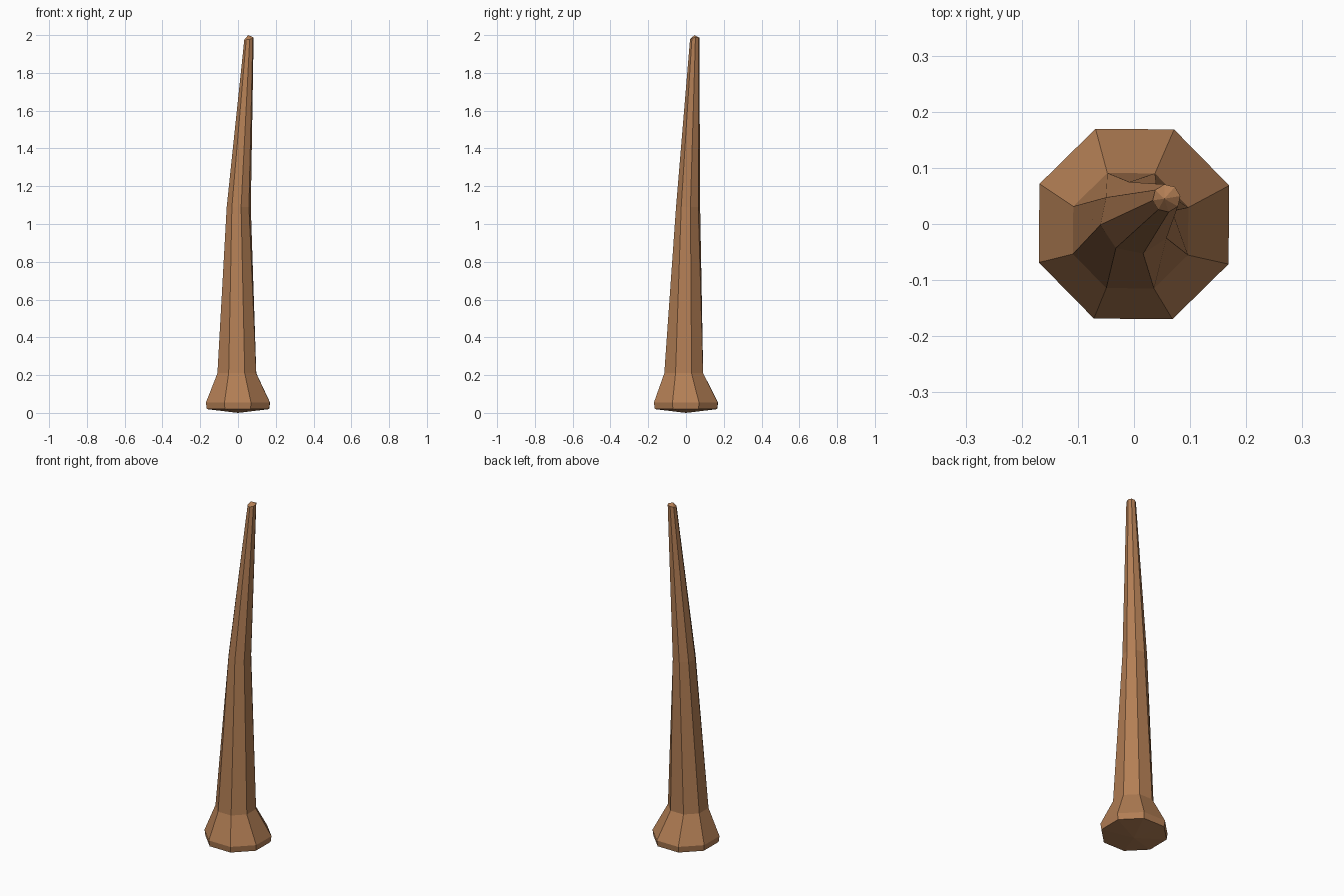
import bpy, bmesh
from math import cos, sin, radians

if "Cube" in bpy.data.objects:
    bpy.data.objects.remove(bpy.data.objects["Cube"])

SIDES = 8
# trunk cross-sections: centre x, y, z, radius, twist in degrees, tilt towards +x +y
SECTIONS = [
    (0.0, 0.0, 0.02, 0.178, 22, 0.0),
    (0.0, 0.0, 0.055, 0.183, 22, 0.0),
    (-0.006, -0.012, 0.21, 0.111, 22, 0.0),
    (0.004, 0.011, 1.09, 0.065, 11, 0.0),
    (0.058, 0.046, 1.982, 0.025, 9, 0.2),
]


def ring(bm, x, y, z, r, twist, tilt):
    verts = []
    for i in range(SIDES):
        a = radians(twist + i * 360 / SIDES)
        dx, dy = r * cos(a), r * sin(a)
        verts.append(bm.verts.new((x + dx, y + dy, z + tilt * (dx + dy))))
    return verts


def fan(bm, loop, tip):
    v = bm.verts.new(tip)
    for i in range(SIDES):
        bm.faces.new((loop[i], loop[(i + 1) % SIDES], v))


bm = bmesh.new()
rings = [ring(bm, *s) for s in SECTIONS]

# trunk sides
for lo, hi in zip(rings, rings[1:]):
    for i in range(SIDES):
        j = (i + 1) % SIDES
        bm.faces.new((lo[i], lo[j], hi[j], hi[i]))

# shallow pointed ends
fan(bm, rings[0], (0, 0, 0))
fan(bm, rings[-1], (0.054, 0.045, 2.0))
bmesh.ops.recalc_face_normals(bm, faces=bm.faces)

mesh = bpy.data.meshes.new("trunk")
bm.to_mesh(mesh)
bm.free()
trunk = bpy.data.objects.new("trunk", mesh)
bpy.context.collection.objects.link(trunk)

bark = bpy.data.materials.new("bark")
bark.diffuse_color = (0.45, 0.21, 0.09, 1)
bark.use_nodes = True
bark.node_tree.nodes["Principled BSDF"].inputs["Base Color"].default_value = bark.diffuse_color
mesh.materials.append(bark)
